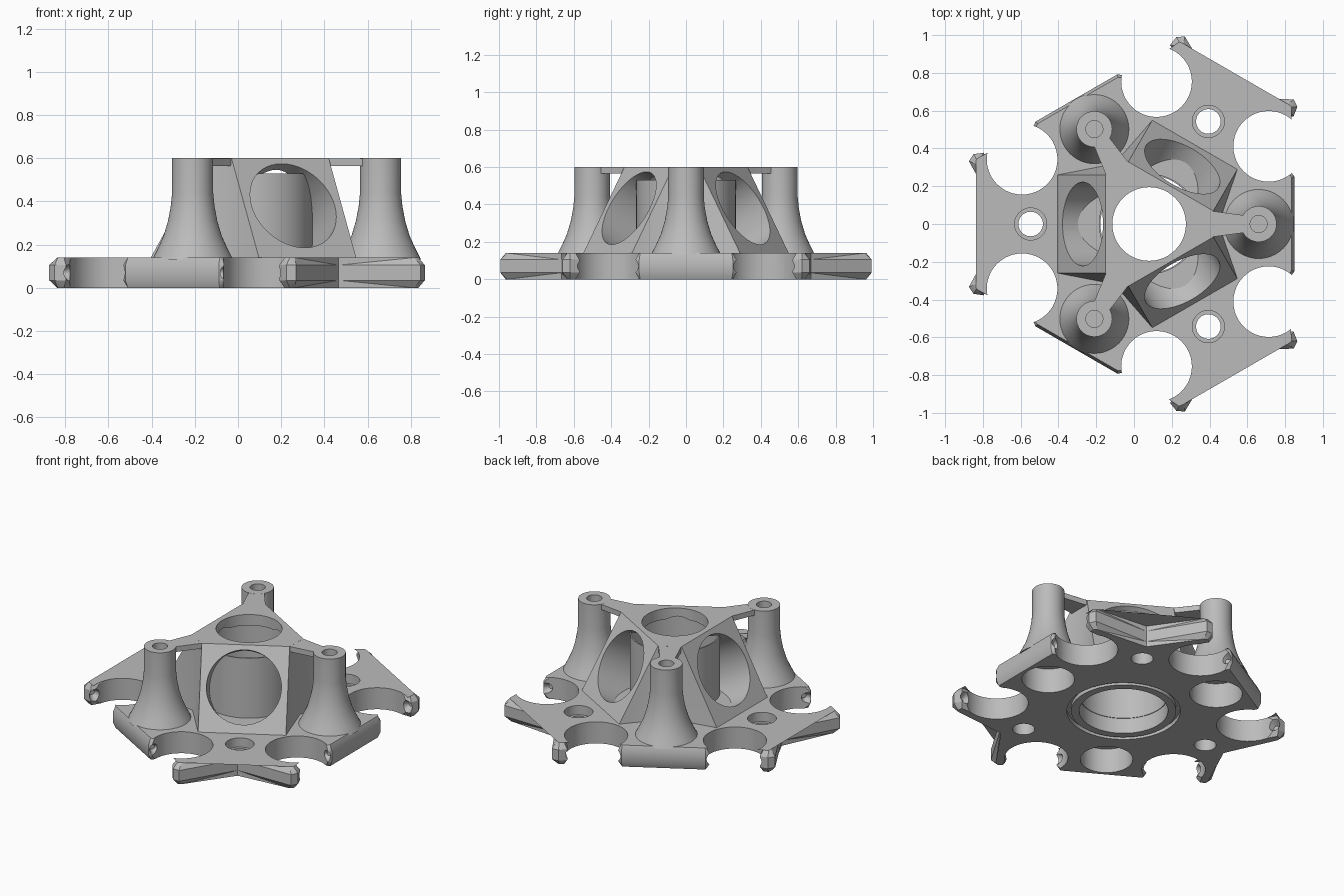
import bpy, bmesh, math
from mathutils import Matrix, Vector

if "Cube" in bpy.data.objects:
    bpy.data.objects.remove(bpy.data.objects["Cube"])

CENTRE = Matrix.Translation((0.08, 0, 0))
PLATE = 0.14
TOP = 0.6
BORE = 0.262

grey = bpy.data.materials.new("plain_grey")
grey.use_nodes = True
grey.diffuse_color = (0.5, 0.5, 0.5, 1)
grey.node_tree.nodes["Principled BSDF"].inputs["Base Color"].default_value = (0.5, 0.5, 0.5, 1)


def turn(degrees):
    return Matrix.Rotation(math.radians(degrees), 4, 'Z')


def at(x, y, z):
    return Matrix.Translation((x, y, z))


def make(name, bm, place=Matrix()):
    bmesh.ops.recalc_face_normals(bm, faces=bm.faces)
    mesh = bpy.data.meshes.new(name)
    bm.to_mesh(mesh)
    bm.free()
    mesh.transform(CENTRE @ place)
    mesh.materials.append(grey)
    ob = bpy.data.objects.new(name, mesh)
    bpy.context.collection.objects.link(ob)
    return ob


def rings(name, loops, place=Matrix()):
    """Skin a stack of matching closed loops and cap both ends."""
    bm = bmesh.new()
    rows = [[bm.verts.new(p) for p in loop] for loop in loops]
    n = len(rows[0])
    for low, high in zip(rows, rows[1:]):
        for i in range(n):
            j = (i + 1) % n
            bm.faces.new((low[i], low[j], high[j], high[i]))
    bm.faces.new(rows[0][::-1])
    bm.faces.new(rows[-1])
    bmesh.ops.triangulate(bm, faces=bm.faces, ngon_method='EAR_CLIP')
    return make(name, bm, place)


def lathe(name, profile, place=Matrix()):
    """Spin a list of (radius, height) points about z."""
    bm = bmesh.new()
    vs = [bm.verts.new((r, 0, z)) for r, z in profile]
    es = [bm.edges.new(pair) for pair in zip(vs, vs[1:])]
    bmesh.ops.spin(bm, geom=vs + es, cent=(0, 0, 0), axis=(0, 0, 1),
                   angle=math.tau, steps=48)
    bmesh.ops.remove_doubles(bm, verts=bm.verts, dist=0.0005)
    return make(name, bm, place)


def cone(r1, r2, depth, place):
    """Cutter that starts at the origin of place and runs along its z."""
    bm = bmesh.new()
    bmesh.ops.create_cone(bm, cap_ends=True, segments=48, radius1=r1, radius2=r2, depth=depth,
                          matrix=at(0, 0, depth / 2))
    ob = make("cutter", bm, place)
    ob.hide_render = True
    return ob


def cut(ob, cutter):
    mod = ob.modifiers.new("cut", 'BOOLEAN')
    mod.operation = 'DIFFERENCE'
    mod.solver = 'MANIFOLD'
    mod.object = cutter
    bpy.context.view_layer.objects.active = ob
    bpy.ops.object.modifier_apply(modifier=mod.name)
    bpy.data.objects.remove(cutter)


def smooth(ob):
    bpy.ops.object.select_all(action='DESELECT')
    ob.select_set(True)
    bpy.context.view_layer.objects.active = ob
    bpy.ops.object.shade_smooth_by_angle(angle=math.radians(28))


# Plate outline: one sixth as pairs of (rim point, chamfered point)
half = [((0.77, 0.25), (0.755, 0.245)), ((0.755, 0.27), (0.745, 0.25)),
        ((0.66, 0.27), (0.66, 0.25)), ((0.66, 0.57), (0.66, 0.59)),
        ((0.765, 0.57), (0.75, 0.59)), ((0.785, 0.62), (0.755, 0.62)),
        ((0.765, 0.66), (0.735, 0.635))]
notch = ((0.385, 0.667), (0.385, 0.667))


def across(p):
    """Reflect a point in the arm axis at 60 degrees."""
    c, s = math.cos(math.radians(120)), math.sin(math.radians(120))
    return (c * p[0] + s * p[1], s * p[0] - c * p[1])


sector = half + [notch] + [(across(a), across(b)) for a, b in reversed(half)]


def outline(which, z):
    return [turn(120 * k) @ Vector((*pair[which], z)) for k in range(3) for pair in sector]


plate = rings("base_plate", [outline(1, 0), outline(0, 0.035),
                             outline(0, 0.105), outline(1, PLATE)])

# Plate openings: centre bore with ring groove, round gaps, screw holes, column bores, jaw pits
cut(plate, cone(BORE, BORE, 0.4, at(0, 0, -0.1)))
groove = cone(0.335, 0.335, 0.05, at(0, 0, -0.025))
cut(groove, cone(0.31, 0.31, 0.3, at(0, 0, -0.1)))
cut(plate, groove)
for k in range(3):
    arm, column = turn(60 + 120 * k), turn(120 * k)
    cut(plate, cone(0.065, 0.065, 0.4, arm @ at(0.627, 0, -0.1)))
    cut(plate, cone(0.085, 0.085, 0.2, arm @ at(0.627, 0, 0.08)))
    cut(plate, cone(0.155, 0.155, 0.4, column @ at(0.58, 0, -0.1)))
    for side in (1, -1):
        cut(plate, cone(0.187, 0.187, 0.4, column @ at(0.633, 0.411 * side, -0.1)))
        for y, tilt in ((0.565, -90), (0.275, 90)):
            aim = Matrix.Rotation(math.radians(tilt * side), 4, 'X')
            cut(plate, cone(0.042, 0.015, 0.05, column @ at(0.735, y * side, 0.07) @ aim))
smooth(plate)


# Core block: three leaning square faces with creased corners between them
def core_loop(dist, valley, z):
    pts = []
    for k in range(3):
        spin = turn(120 * k)
        pts.append(spin @ Vector((valley, 0, z)))
        for t in (0.26, -0.26):
            pts.append(spin @ turn(60) @ Vector((dist, -t, z)))
    return pts


core = rings("core_block", [core_loop(0.495, 0.37, 0.12), core_loop(0.23, 0.342, TOP)])
cut(core, cone(BORE, BORE, 0.53, at(0, 0, 0)))
cut(core, cone(0.195, 0.195, 0.3, at(0, 0, TOP - 0.1)))
lean = math.atan2(0.46, 0.26)
for k in range(3):
    face = turn(60 + 120 * k) @ at(0.36, 0, 0.385) @ Matrix.Rotation(lean, 4, 'Y')
    cut(core, cone(0.222, 0.222, 0.65, face @ at(0, 0, -0.4)))
smooth(core)

# Upright duct wall seen behind the round windows
smooth(lathe("duct_wall", [(BORE - 0.004, 0.1), (BORE - 0.004, 0.53), (BORE + 0.004, 0.53),
                           (BORE + 0.004, 0.1), (BORE - 0.004, 0.1)]))

# Flared columns, each tied to the core by a thin strut
profile = [(0, 0.5), (0.045, 0.5), (0.045, TOP), (0.095, TOP), (0.095, 0.44), (0.101, 0.38),
           (0.114, 0.31), (0.135, 0.24), (0.16, 0.185), (0.188, 0.13), (0.155, 0.13),
           (0.155, 0.16), (0, 0.16)]
strut = [(0.33, -0.069), (0.39, -0.06), (0.51, -0.045),
         (0.51, 0.045), (0.39, 0.06), (0.33, 0.069)]
for k, label in enumerate(("left", "back", "front")):
    smooth(lathe(label + "_column", profile, turn(120 * k) @ at(0.58, 0, 0)))
    rings(label + "_strut", [[(x, y, z) for x, y in strut] for z in (0.565, TOP - 0.0005)],
          turn(120 * k))
